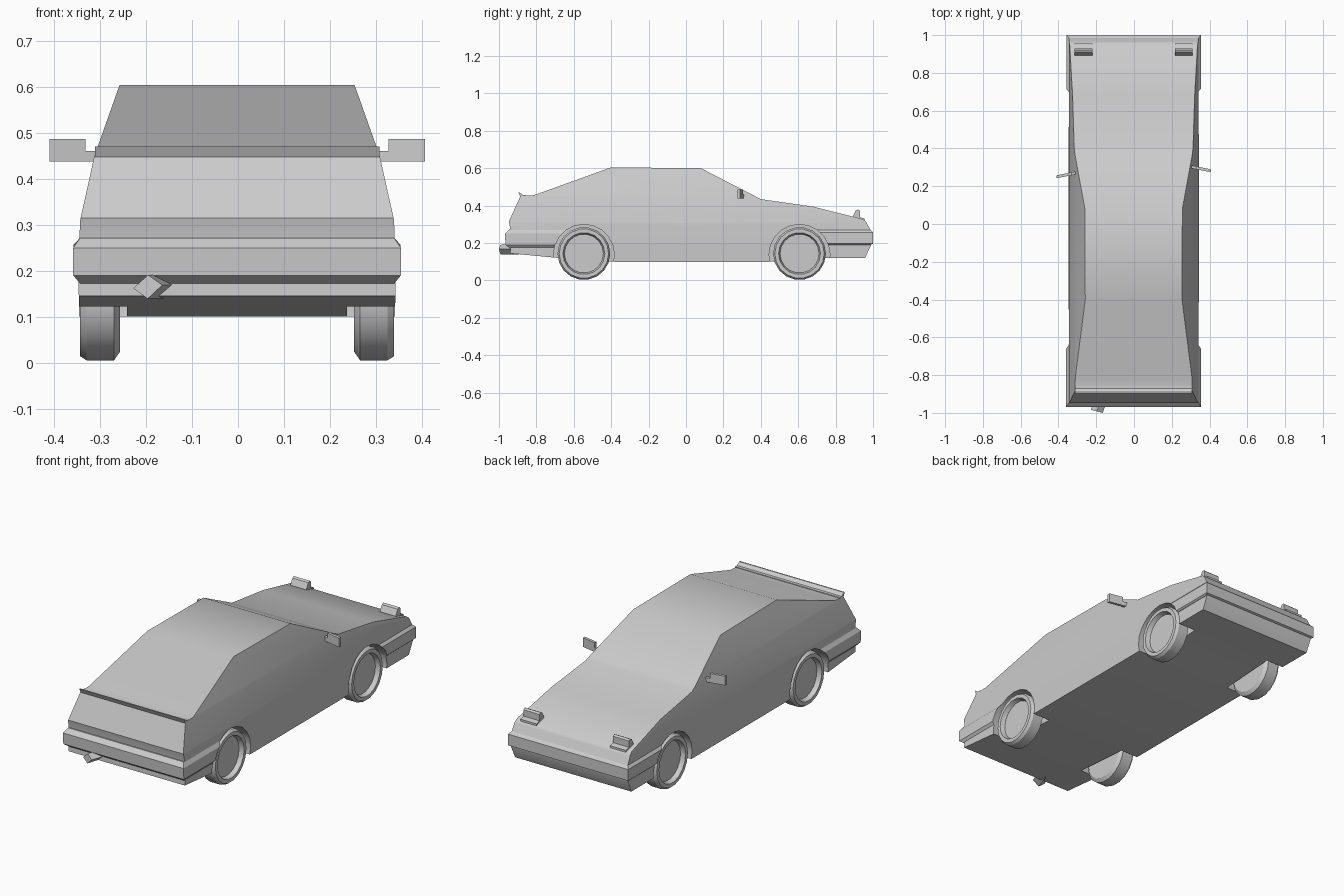
import bpy, bmesh, math
from mathutils import Vector

if "Cube" in bpy.data.objects:
    bpy.data.objects.remove(bpy.data.objects["Cube"])


def make_object(name, bm):
    bmesh.ops.recalc_face_normals(bm, faces=bm.faces)
    mesh = bpy.data.meshes.new(name)
    bm.to_mesh(mesh)
    bm.free()
    ob = bpy.data.objects.new(name, mesh)
    bpy.context.collection.objects.link(ob)
    return ob


def activate(ob):
    bpy.ops.object.select_all(action='DESELECT')
    ob.select_set(True)
    bpy.context.view_layer.objects.active = ob


def smooth(ob, angle=30):
    activate(ob)
    bpy.ops.object.shade_smooth_by_angle(angle=math.radians(angle))


def prism(points, offset):
    """Extrude a closed polygon of 3D points by an offset vector."""
    bm = bmesh.new()
    face = bm.faces.new([bm.verts.new(p) for p in points])
    ext = bmesh.ops.extrude_face_region(bm, geom=[face], use_keep_orig=True)
    verts = [v for v in ext['geom'] if isinstance(v, bmesh.types.BMVert)]
    bmesh.ops.translate(bm, verts=verts, vec=offset)
    return bm


def interp(table, z):
    for (z0, w0), (z1, w1) in zip(table, table[1:]):
        if z <= z1:
            return w0 + (w1 - w0) * max(0, (z - z0) / (z1 - z0))
    return table[-1][1]


def shaped_hull(name, side_profile, widths):
    """Extrude a side profile across x, then taper it by a width-per-height table."""
    bm = prism([(-1, y, z) for y, z in side_profile], (2, 0, 0))
    for z, _ in widths[1:-1]:
        bmesh.ops.bisect_plane(bm, geom=bm.verts[:] + bm.edges[:] + bm.faces[:],
                               plane_co=(0, 0, z), plane_no=(0, 0, 1), dist=1e-5)
    for v in bm.verts:
        v.co.x = math.copysign(interp(widths, v.co.z), v.co.x)
    return make_object(name, bm)


def lathe_x(name, profile, sides, x_sign, center):
    """Revolve (x, radius) points around the x axis; both ends are closed."""
    bm = bmesh.new()
    rings = []
    for x, r in profile:
        rings.append([bm.verts.new((x * x_sign,
                                    center[0] + r * math.cos(math.tau * i / sides),
                                    center[1] + r * math.sin(math.tau * i / sides)))
                      for i in range(sides)])
    for a, b in zip(rings, rings[1:]):
        for i in range(sides):
            j = (i + 1) % sides
            bm.faces.new((a[i], a[j], b[j], b[i]))
    bm.faces.new(rings[0])
    bm.faces.new(rings[-1])
    return make_object(name, bm)


# Body shell
body = shaped_hull("body", [
    (-0.94, 0.145), (-0.71, 0.123), (-0.38, 0.10), (0.44, 0.10), (0.76, 0.12),
    (0.957, 0.12), (0.99, 0.19), (0.992, 0.26), (0.962, 0.315), (0.945, 0.328),
    (0.68, 0.395), (0.40, 0.435), (0.08, 0.60), (-0.40, 0.605),
    (-0.813, 0.456), (-0.885, 0.452), (-0.947, 0.315), (-0.935, 0.255)],
    [(0.10, 0.344), (0.20, 0.346), (0.31, 0.342), (0.45, 0.311), (0.605, 0.256)])

# Wrap-around bumpers
bumper_widths = [(0.172, 0.342), (0.19, 0.357), (0.25, 0.357), (0.272, 0.342)]
rear_bumper = shaped_hull("rear_bumper", [
    (-0.62, 0.172), (-0.62, 0.272), (-0.945, 0.272), (-0.968, 0.25),
    (-0.965, 0.19), (-0.942, 0.172)], bumper_widths)
front_bumper = shaped_hull("front_bumper", [
    (0.66, 0.19), (0.66, 0.272), (0.985, 0.272), (1.0, 0.257), (1.0, 0.197),
    (0.985, 0.19)], [(0.19, 0.348), (0.197, 0.356), (0.257, 0.356), (0.272, 0.342)])

# Wheel arches cut into body and bumpers
axles = {"rear": (-0.546, 0.144), "front": (0.607, 0.144)}
cutters = []
for label, (y, z) in axles.items():
    for side, s in (("left", -1), ("right", 1)):
        cutters.append(lathe_x(f"{label}_{side}_arch_cutter",
                               [(0.24, 0.163), (0.5, 0.163)], 20, s, (y, z - 0.007)))
for part in (body, rear_bumper, front_bumper):
    activate(part)
    for cutter in cutters:
        mod = part.modifiers.new("arch", 'BOOLEAN')
        mod.operation = 'DIFFERENCE'
        mod.solver = 'EXACT'
        mod.object = cutter
        bpy.ops.object.modifier_apply(modifier=mod.name)
    smooth(part)
for cutter in cutters:
    bpy.data.objects.remove(cutter)

# Wheels with recessed hubs
tyre = [(0.255, 0.122), (0.268, 0.141), (0.328, 0.141), (0.342, 0.132),
        (0.342, 0.112), (0.318, 0.104)]
for label, axle in axles.items():
    for side, s in (("left", -1), ("right", 1)):
        smooth(lathe_x(f"{label}_{side}_wheel", tyre, 18, s, axle))

# Rear spoiler lip
spoiler = [(-0.897, 0.471), (-0.89, 0.471), (-0.872, 0.457), (-0.855, 0.457),
           (-0.855, 0.44), (-0.885, 0.445)]
make_object("rear_spoiler", prism([(-0.31, y, z) for y, z in spoiler], (0.62, 0, 0)))

# Raised headlights
lamp = [(0.89, 0.325), (0.893, 0.345), (0.908, 0.374), (0.921, 0.38),
        (0.93, 0.372), (0.93, 0.338), (0.955, 0.331), (0.955, 0.318)]
for side, s in (("left", -1), ("right", 1)):
    x = s * 0.265 - 0.047
    make_object(f"{side}_headlight", prism([(x, y, z) for y, z in lamp], (0.094, 0, 0)))

# Door mirrors
mirror = [(0.295, 0.438), (0.409, 0.438), (0.409, 0.487), (0.33, 0.487),
          (0.33, 0.461), (0.295, 0.461)]
for side, s, y0 in (("left", -1, 0.264), ("right", 1, 0.296)):
    pts = [(s * x, y0 - 0.2 * (x - 0.3), z) for x, z in mirror]
    make_object(f"{side}_mirror", prism(pts, (0, 0.015, 0)))

# Angled square exhaust pipe
pipe = [(-0.226, -0.984, 0.162), (-0.194, -0.992, 0.191),
        (-0.163, -1.0, 0.169), (-0.195, -0.992, 0.139)]
make_object("exhaust_pipe", prism(pipe, Vector((0.034, 0.10, 0.001))))

# Centre the whole car
for ob in bpy.data.objects:
    ob.location.x -= 0.002
